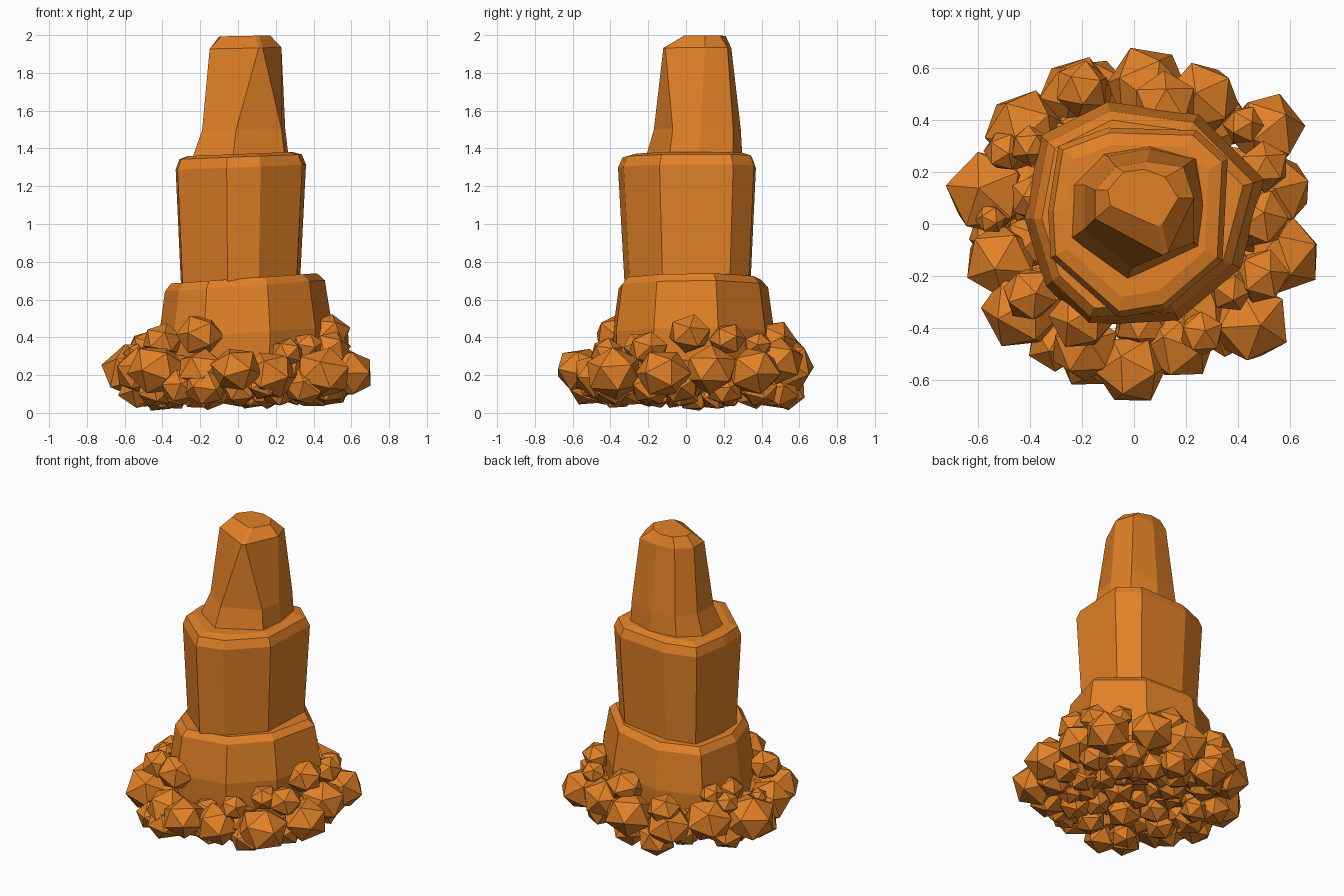
import bpy, bmesh, math, random
from mathutils import Vector, Euler

random.seed(11)
default = bpy.data.objects.get("Cube")
if default:
    bpy.data.objects.remove(default, do_unlink=True)

stone = bpy.data.materials.new("orange stone")
stone.use_nodes = True
COLOUR = (0.76, 0.22, 0.02, 1)
stone.diffuse_color = COLOUR
stone.node_tree.nodes["Principled BSDF"].inputs["Base Color"].default_value = COLOUR


def finish(bm, name):
    mesh = bpy.data.meshes.new(name)
    bmesh.ops.recalc_face_normals(bm, faces=bm.faces[:])
    bm.to_mesh(mesh)
    bm.free()
    mesh.materials.append(stone)
    obj = bpy.data.objects.new(name, mesh)
    bpy.context.collection.objects.link(obj)
    return obj


def scaled(outline, factor):
    centre = sum((Vector(p) for p in outline), Vector((0, 0))) / len(outline)
    return [centre + (Vector(p) - centre) * factor for p in outline]


def tier(name, levels, tilt):
    """Loft through levels of (z, outline), rising by tilt along x."""
    bm = bmesh.new()
    rings = [[bm.verts.new((x, y, z + tilt * x)) for x, y in outline]
             for z, outline in levels]
    n = len(rings[0])
    for low, high in zip(rings, rings[1:]):
        for i in range(n):
            j = (i + 1) % n
            bm.faces.new((low[i], low[j], high[j], high[i]))
    bm.faces.new(rings[0][::-1])
    bm.faces.new(rings[-1])
    return finish(bm, name)


# Three stacked, faceted columns
lower = [(-.42, .02), (-.34, -.24), (-.18, -.39), (.17, -.37), (.41, -.17),
         (.5, .17), (.25, .42), (-.1, .47), (-.36, .34)]
tier("lower_column", [(.2, scaled(lower, .97)), (.42, lower),
                      (.67, scaled(lower, .92)), (.71, scaled(lower, .84))], .07)

middle = [(.34, -.14), (.36, .25), (.24, .36), (-.1, .37), (-.29, .3),
          (-.33, .05), (-.32, -.13), (-.06, -.36), (.12, -.33)]
tier("middle_column", [(.66, scaled(middle, .91)), (1.3, middle),
                       (1.355, scaled(middle, .94)), (1.37, scaled(middle, .8))], .04)

upper = [(-.25, -.06), (-.03, -.22), (.25, -.09), (.27, .07),
         (.24, .25), (.06, .3), (-.12, .27), (-.24, .15)]
waist = [(-.19, -.02), (-.01, -.17), (.23, -.07), (.25, .08),
         (.23, .25), (.06, .29), (-.1, .26), (-.19, .15)]
shoulder = [(-.15, .02), (.11, -.12), (.13, -.11), (.23, .1),
            (.19, .22), (.05, .24), (-.07, .22), (-.15, .13)]
crown = [(-.09, .07), (.09, -.01), (.11, 0), (.17, .1),
         (.12, .18), (.04, .21), (-.04, .2), (-.1, .13)]
tier("upper_column", [(1.33, upper), (1.5, waist),
                      (1.93, shoulder), (1.995, crown)], .02)


def rock(bm, x, y, z, r):
    """A randomly turned, slightly flattened twenty-sided stone."""
    made = bmesh.ops.create_icosphere(bm, subdivisions=1, radius=r)
    turn = Euler([random.uniform(0, math.tau) for _ in range(3)]).to_matrix()
    for v in made["verts"]:
        v.co = turn @ v.co
        v.co.z *= .88
        v.co += Vector((x, y, z))


# Large boulders around the foot
bm = bmesh.new()
for x, y, z, r in [
        (.05, .53, .24, .16), (.26, .48, .27, .15), (-.22, .5, .22, .15),
        (-.42, .36, .26, .16), (-.56, .12, .22, .17), (-.51, -.14, .22, .15),
        (-.43, -.33, .23, .16), (-.19, -.47, .22, .14), (-.01, -.56, .23, .14),
        (.17, -.46, .2, .15), (.45, -.38, .21, .16), (.58, -.12, .21, .15),
        (.54, .13, .23, .15), (.51, .36, .22, .15)]:
    rock(bm, x, y, z, r)
finish(bm, "large_boulders")

# Smaller stones resting on the boulders and against the column
bm = bmesh.new()
for x, y, z, r in [
        (-.5, .28, .36, .08), (-.4, -.27, .38, .11), (.26, -.42, .32, .09),
        (.49, -.2, .34, .11), (.42, .38, .36, .08), (-.2, .52, .33, .11),
        (.48, .02, .42, .12), (-.2, -.36, .41, .13), (.12, .46, .38, .13),
        (-.55, .02, .32, .06), (.37, -.25, .35, .09), (-.38, .1, .36, .1),
        (.5, .22, .39, .1), (-.4, .3, .4, .08)]:
    rock(bm, x, y, z, r)
finish(bm, "small_stones")

# Loose stones packed between and underneath, in rings
bm = bmesh.new()
for count, reach, height, size in [(14, .52, .13, .11), (13, .42, .2, .13),
                                   (12, .4, .11, .1), (9, .27, .17, .11),
                                   (5, .13, .21, .1)]:
    for i in range(count):
        a = math.tau * (i + random.uniform(-.25, .25)) / count
        d = reach + random.uniform(-.04, .03)
        rock(bm, d * math.cos(a), d * math.sin(a),
             height + random.uniform(-.02, .02), size * random.uniform(.85, 1.1))
finish(bm, "under_stones")
